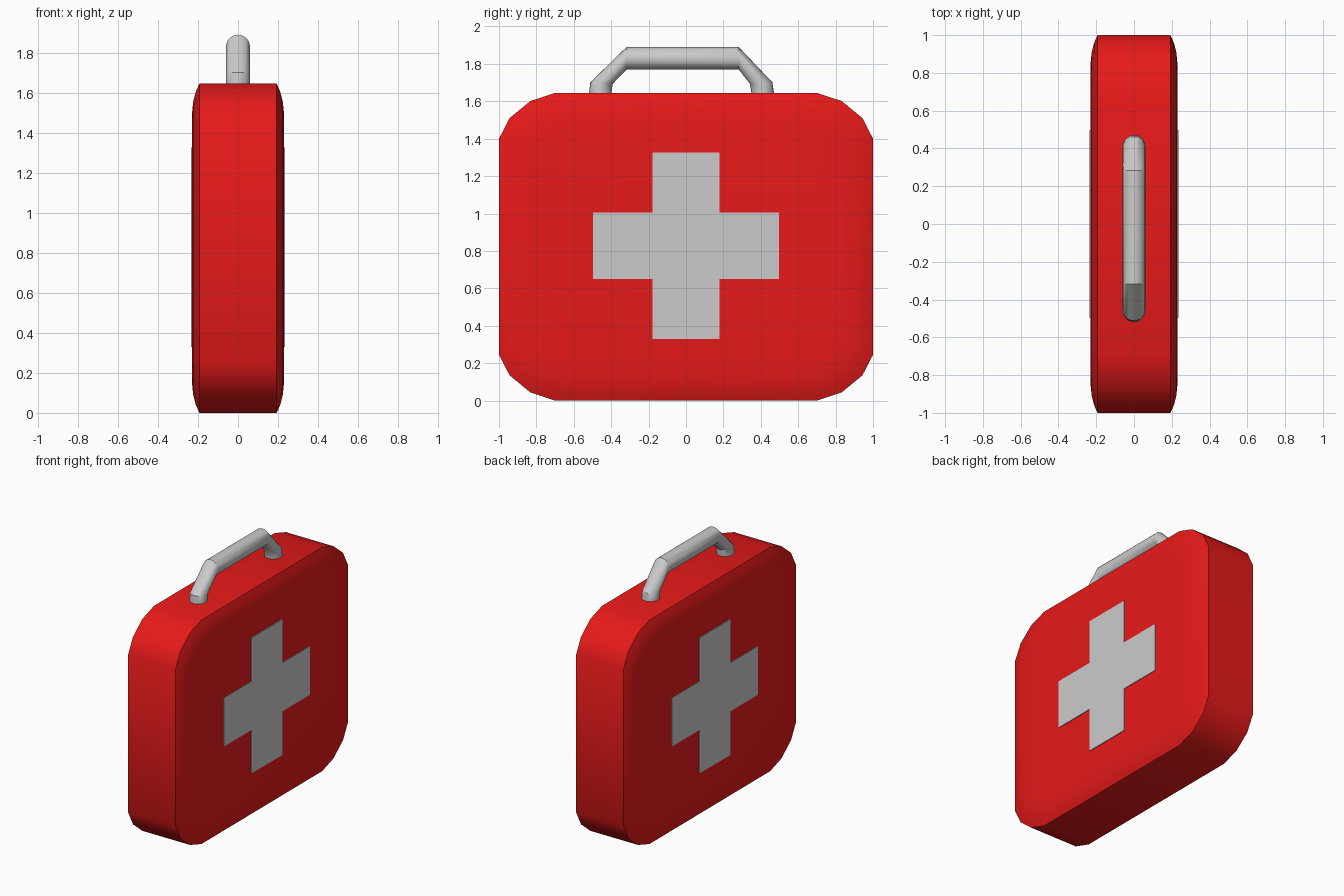
import bpy, bmesh, math

if "Cube" in bpy.data.objects:
    bpy.data.objects.remove(bpy.data.objects["Cube"])


def material(name, color):
    m = bpy.data.materials.new(name)
    m.diffuse_color = color
    m.use_nodes = True
    m.node_tree.nodes["Principled BSDF"].inputs["Base Color"].default_value = m.diffuse_color
    return m


def loft(name, rings, mat=None):
    """Skin a list of closed rings and cap both ends."""
    bm = bmesh.new()
    loops = [[bm.verts.new(p) for p in ring] for ring in rings]
    for a, b in zip(loops, loops[1:]):
        for i in range(len(a)):
            j = (i + 1) % len(a)
            bm.faces.new((a[i], a[j], b[j], b[i]))
    bm.faces.new(loops[0])
    bm.faces.new(loops[-1])
    bmesh.ops.recalc_face_normals(bm, faces=bm.faces)
    mesh = bpy.data.meshes.new(name)
    bm.to_mesh(mesh)
    bm.free()
    obj = bpy.data.objects.new(name, mesh)
    bpy.context.collection.objects.link(obj)
    if mat:
        mesh.materials.append(mat)
    return obj


def smooth(obj, degrees):
    bpy.ops.object.select_all(action='DESELECT')
    obj.select_set(True)
    bpy.context.view_layer.objects.active = obj
    bpy.ops.object.shade_smooth_by_angle(angle=math.radians(degrees))


red = material("red", (0.8, 0.01, 0.01, 1))
MID = 0.8225

# Case: chamfer-cornered outline with softly domed front and back faces
corner = [(1.0, 0.5775), (0.943, 0.688), (0.832, 0.779), (0.70, MID)]
half = corner + [(-y, z) for y, z in reversed(corner)]
outline = half + [(-y, -z) for y, z in half]


def case_ring(x, inset):
    return [(x, y * (1 - inset), MID + z * (1 - inset / MID)) for y, z in outline]


rim = [(0.193, 0.0), (0.211, 0.04), (0.224, 0.09), (0.231, 0.16)]
profile = [(-x, i) for x, i in reversed(rim)] + rim
case = loft("case", [case_ring(x, i) for x, i in profile], red)
smooth(case, 32)

# Crosses: thin raised plates on both broad faces
a, b = 0.178, 0.498
quarter = [(b, -a), (b, a), (a, a)]
plus = []
for k in range(4):
    c, s = round(math.cos(k * math.pi / 2)), round(math.sin(k * math.pi / 2))
    plus += [(y * c - z * s, y * s + z * c) for y, z in quarter]
for side, name in ((1, "cross_right"), (-1, "cross_left")):
    loft(name, [[(side * x, y, 0.828 + z) for y, z in plus] for x in (0.215, 0.236)])

# Handle: round tube; each station is (y, z, section angle in the YZ plane)
R, SIDES = 0.06, 24
path = [(-0.458, 1.60, 180), (-0.458, 1.647, 180), (-0.452, 1.697, 176),
        (-0.318, 1.83, 90), (0.282, 1.83, 90),
        (0.402, 1.697, 4), (0.41, 1.647, 0), (0.41, 1.60, 0)]
rings = []
for y, z, deg in path:
    dy, dz = math.cos(math.radians(deg)), math.sin(math.radians(deg))
    rings.append([(R * math.sin(t), y + R * math.cos(t) * dy, z + R * math.cos(t) * dz)
                  for t in (2 * math.pi * i / SIDES for i in range(SIDES))])
handle = loft("handle", rings)
smooth(handle, 30)
